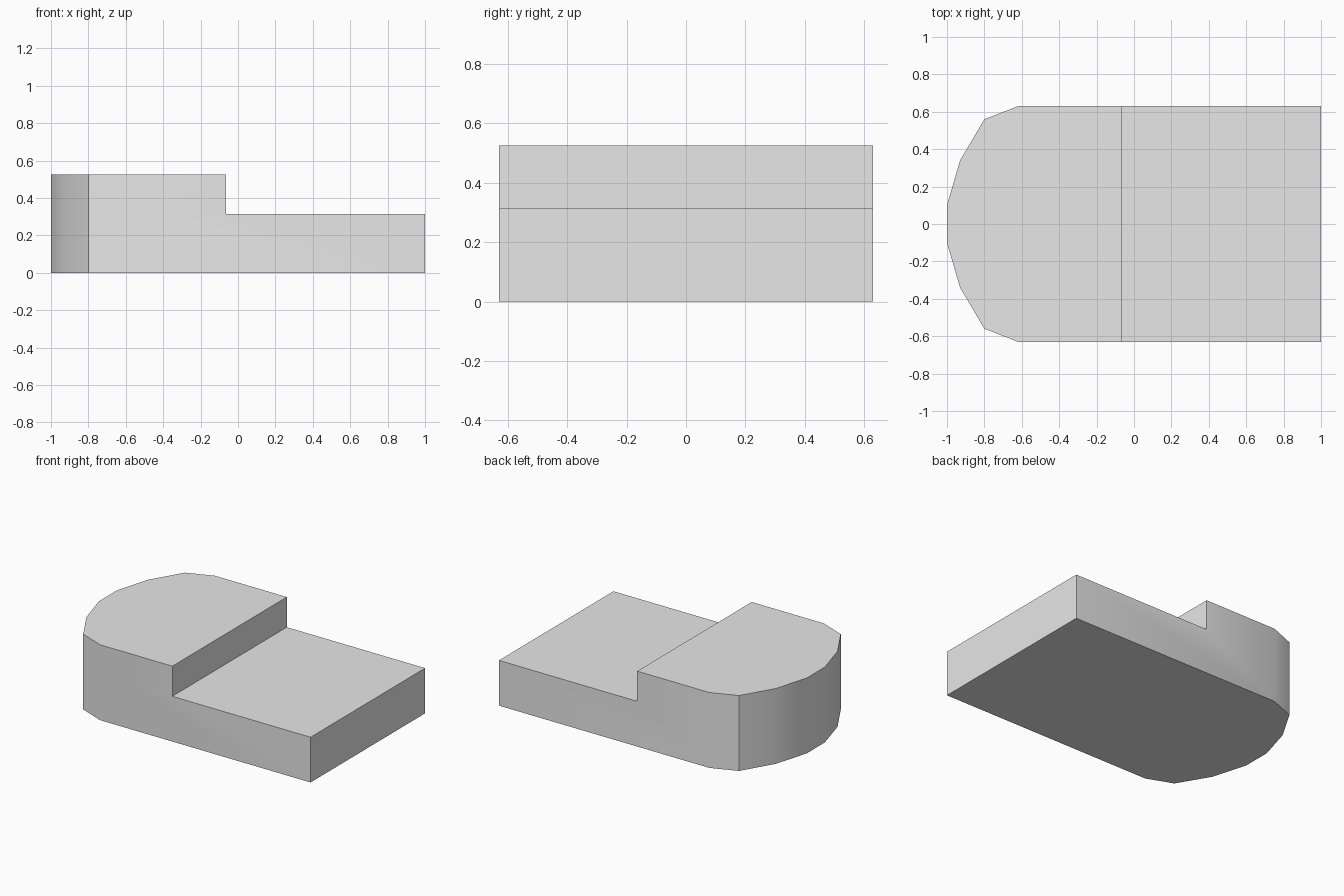
import bpy, bmesh, math

LOW, HIGH, STEP_X = 0.315, 0.525, -0.065

cube = bpy.data.objects.get("Cube")
if cube:
    bpy.data.objects.remove(cube, do_unlink=True)

# Plan outline: square at one end, faceted round at the other, mirrored in y
half = [(1, 0.63), (-0.62, 0.63), (-0.8, 0.56), (-0.93, 0.34), (-1, 0.1)]
outline = half + [(x, -y) for x, y in reversed(half)]

# Low slab
bm = bmesh.new()
bottom = [bm.verts.new((x, y, 0)) for x, y in outline]
top = [bm.verts.new((x, y, LOW)) for x, y in outline]
bm.faces.new(bottom[::-1])
bm.faces.new(top)
for i in range(len(outline)):
    j = (i + 1) % len(outline)
    bm.faces.new((bottom[i], bottom[j], top[j], top[i]))

# Raised rounded end
bmesh.ops.bisect_plane(bm, geom=bm.verts[:] + bm.edges[:] + bm.faces[:],
                       plane_co=(STEP_X, 0, 0), plane_no=(1, 0, 0))
raised = [f for f in bm.faces if abs(f.normal.z) > 0.9 or f.calc_area() > 0]
raised = [f for f in raised if all(v.co.z > LOW - 0.001 for v in f.verts)
          and f.calc_center_median().x < STEP_X]
ext = bmesh.ops.extrude_face_region(bm, geom=raised)
for v in ext["geom"]:
    if isinstance(v, bmesh.types.BMVert):
        v.co.z = HIGH

# Merge the coplanar halves of each flat wall
bmesh.ops.dissolve_limit(bm, angle_limit=math.radians(1),
                         verts=bm.verts[:], edges=bm.edges[:])
bmesh.ops.recalc_face_normals(bm, faces=bm.faces[:])

mesh = bpy.data.meshes.new("stepped_block")
bm.to_mesh(mesh)
bm.free()
block = bpy.data.objects.new("stepped_block", mesh)
bpy.context.collection.objects.link(block)

# Plain grey
grey = bpy.data.materials.new("light_grey")
grey.use_nodes = True
color = (0.8, 0.8, 0.8, 1)
grey.diffuse_color = color
grey.node_tree.nodes["Principled BSDF"].inputs["Base Color"].default_value = color
mesh.materials.append(grey)

# Smooth the shallow facets, keep the corners sharp
bpy.ops.object.select_all(action="DESELECT")
block.select_set(True)
bpy.context.view_layer.objects.active = block
bpy.ops.object.shade_smooth_by_angle(angle=math.radians(30))
